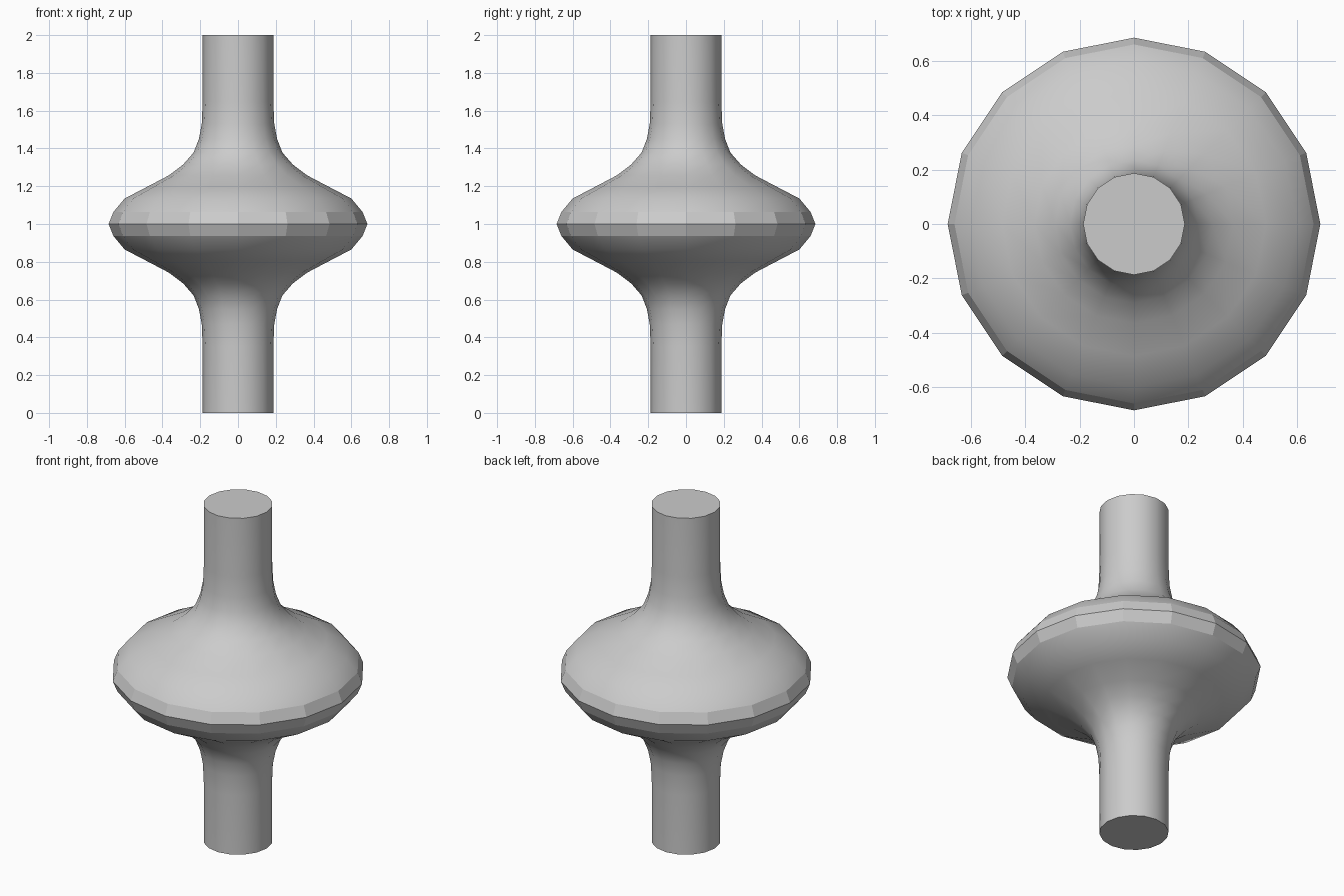
import bpy, bmesh, math

if "Cube" in bpy.data.objects:
    bpy.data.objects.remove(bpy.data.objects["Cube"])

SIDES = 16
# Upper half of the profile: radius, height above the middle
HALF = [(0.685, 0.0), (0.66, 0.063), (0.60, 0.135), (0.485, 0.195),
        (0.365, 0.258), (0.29, 0.315), (0.235, 0.378), (0.207, 0.45),
        (0.192, 0.53), (0.187, 0.65), (0.187, 1.0)]
profile = [(r, 1 - h) for r, h in reversed(HALF[1:])] + [(r, 1 + h) for r, h in HALF]

grey = bpy.data.materials.new("plain grey")
grey.diffuse_color = (0.6, 0.6, 0.6, 1)
grey.use_nodes = True
grey.node_tree.nodes["Principled BSDF"].inputs["Base Color"].default_value = grey.diffuse_color

# Shaft with a flared disc, turned around z
bm = bmesh.new()
rings = [[bm.verts.new((r * math.cos(2 * math.pi * i / SIDES),
                        r * math.sin(2 * math.pi * i / SIDES), z))
          for i in range(SIDES)] for r, z in profile]
for low, high in zip(rings, rings[1:]):
    for i in range(SIDES):
        j = (i + 1) % SIDES
        face = bm.faces.new((low[i], low[j], high[j], high[i]))
        # The rim band keeps its facets
        face.smooth = abs(face.calc_center_median().z - 1) > 0.05

# Flat end caps
bm.faces.new(rings[0][::-1])
bm.faces.new(rings[-1])

# Crisp edges at the rim and the caps
for edge in bm.edges:
    if len({round(v.co.z, 4) for v in edge.verts}) == 1:
        z = edge.verts[0].co.z
        edge.smooth = min(abs(z), abs(z - 1), abs(z - 2)) > 0.01

mesh = bpy.data.meshes.new("flared_shaft")
bm.to_mesh(mesh)
bm.free()
mesh.materials.append(grey)
shaft = bpy.data.objects.new("flared_shaft", mesh)
bpy.context.collection.objects.link(shaft)
